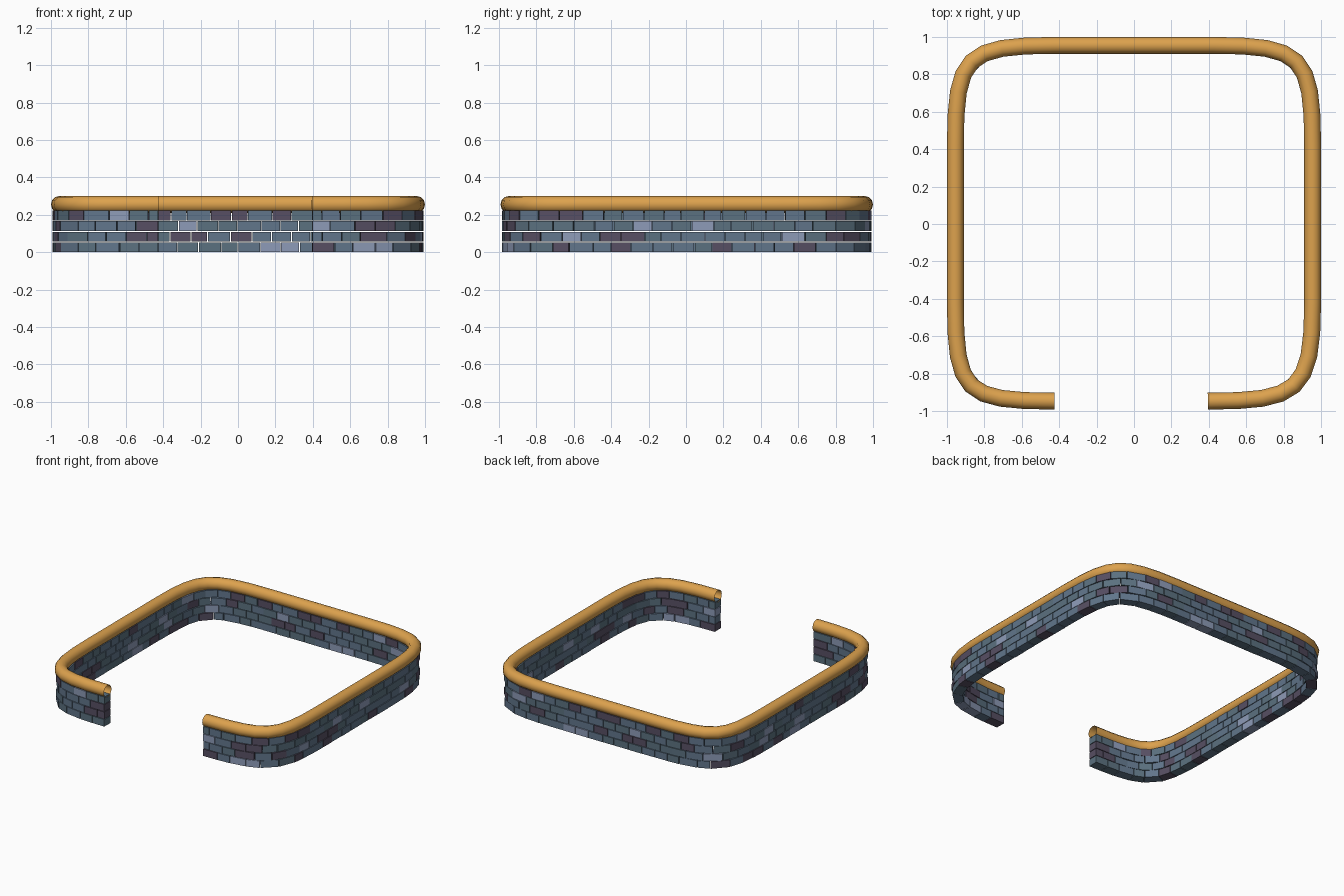
import bpy, bmesh, random
from mathutils import Vector
from mathutils.geometry import interpolate_bezier

random.seed(7)
cube = bpy.data.objects.get("Cube")
if cube:
    bpy.data.objects.remove(cube, do_unlink=True)


def material(name, rgb):
    m = bpy.data.materials.new(name)
    m.use_nodes = True
    color = (*rgb, 1)
    m.diffuse_color = color
    bsdf = next(n for n in m.node_tree.nodes if n.type == 'BSDF_PRINCIPLED')
    bsdf.inputs["Base Color"].default_value = color
    return m


ochre = material("ochre", (0.72, 0.36, 0.075))
stones = [material("slate_blue", (0.12, 0.18, 0.26)),
          material("grey_slate", (0.105, 0.165, 0.215)),
          material("pale_slate", (0.27, 0.33, 0.48)),
          material("plum_slate", (0.095, 0.078, 0.125))]

# Plan of the enclosure: rounded square, open in the middle of the front
SIDE, TURN, HANDLE, FRONT = 0.955, 0.42, 0.48, -0.947
X, Y = Vector((1, 0, 0)), Vector((0, 1, 0))
corners = [
    (Vector((-0.425, FRONT, 0)), -X, Vector((-SIDE, -TURN, 0)), -Y),
    (Vector((-SIDE, TURN, 0)), Y, Vector((-TURN, SIDE, 0)), -X),
    (Vector((TURN, SIDE, 0)), X, Vector((SIDE, TURN, 0)), Y),
    (Vector((SIDE, -TURN, 0)), -Y, Vector((0.395, FRONT, 0)), X),
]
path = []
for a, da, b, db in corners:
    path += interpolate_bezier(a, a + da * HANDLE, b + db * HANDLE, b, 9)

lengths = [(q - p).length for p, q in zip(path, path[1:])]
total = sum(lengths)


def point_at(s):
    """Point at distance s along the plan."""
    s = min(max(s, 0), total)
    for p, q, d in zip(path, path[1:], lengths):
        if s <= d:
            return p.lerp(q, s / d)
        s -= d
    return path[-1].copy()


def side_at(s):
    """Horizontal direction across the wall."""
    t = (point_at(s + 0.03) - point_at(s - 0.03)).normalized()
    return Vector((-t.y, t.x, 0))


# Round handrail, open at both ends
curve = bpy.data.curves.new("rail_path", 'CURVE')
curve.dimensions = '3D'
curve.bevel_depth = 0.045
curve.bevel_resolution = 4
spline = curve.splines.new('POLY')
spline.points.add(len(path) - 1)
for pt, p in zip(spline.points, path):
    pt.co = (p.x, p.y, 0.255, 1)
curve.materials.append(ochre)
rail = bpy.data.objects.new("top_rail", curve)
bpy.context.collection.objects.link(rail)
bpy.ops.object.select_all(action='DESELECT')
rail.select_set(True)
bpy.context.view_layer.objects.active = rail
bpy.ops.object.convert(target='MESH')
rail = bpy.context.object
rail.data.polygons.foreach_set("use_smooth", [True] * len(rail.data.polygons))

# Four courses of loose-laid bricks with staggered joints
COURSE, GAP, HALF = 0.0565, 0.004, 0.037
BOX = ((0, 1, 3, 2), (4, 6, 7, 5), (0, 4, 5, 1), (2, 3, 7, 6), (0, 2, 6, 4), (1, 5, 7, 3))


def add_brick(bm, s0, s1, z0, z1, half, mat):
    verts = []
    for s in (s0, s1):
        for side in (-half, half):
            base = point_at(s) + side_at(s) * side
            verts += [bm.verts.new((base.x, base.y, z)) for z in (z0, z1)]
    for quad in BOX:
        bm.faces.new([verts[i] for i in quad]).material_index = mat


count = round(total / 0.108)
step = total / count
for course in range(4):
    bm = bmesh.new()
    shift = 0.5 * (course % 2)
    joints = [0] + [step * (i + shift + random.uniform(-0.13, 0.13))
                    for i in range(1 - course % 2, count)] + [total]
    z = course * COURSE
    for s0, s1 in zip(joints, joints[1:]):
        mat = random.choices(range(4), weights=(46, 28, 12, 14))[0]
        add_brick(bm, s0 + GAP / 2, s1 - GAP / 2, z, z + COURSE - GAP,
                  HALF + random.uniform(-0.002, 0.001), mat)
    bmesh.ops.recalc_face_normals(bm, faces=bm.faces)
    mesh = bpy.data.meshes.new(f"brick_course_{course + 1}")
    bm.to_mesh(mesh)
    bm.free()
    for m in stones:
        mesh.materials.append(m)
    bpy.context.collection.objects.link(bpy.data.objects.new(mesh.name, mesh))
